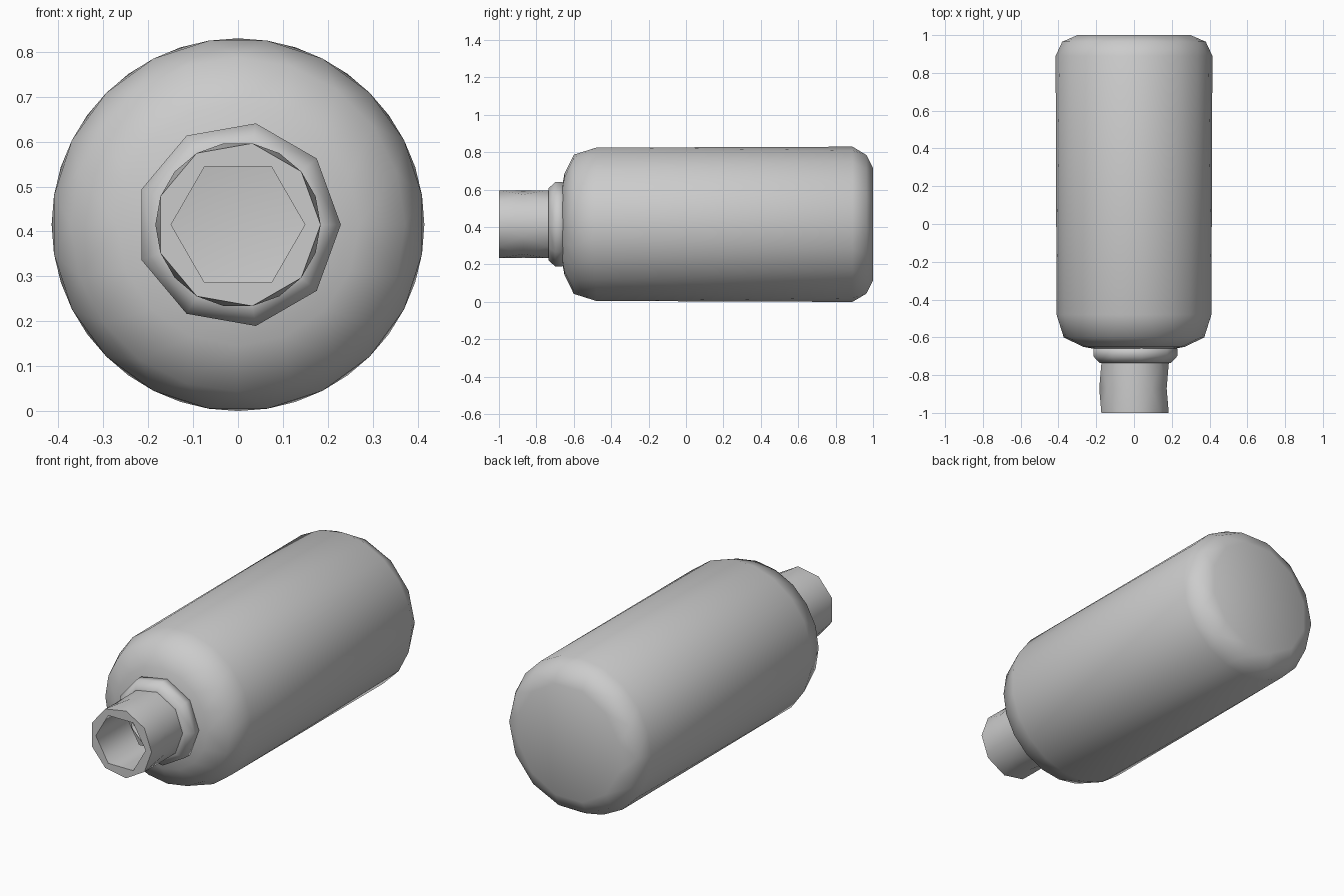
import bpy, bmesh, math

if "Cube" in bpy.data.objects:
    bpy.data.objects.remove(bpy.data.objects["Cube"])

AXIS_Z = 0.415  # height of the bottle's long axis
TAU = 2 * math.pi


def add_ring(bm, y, r, n, phase):
    """n-sided ring around the y axis; phase is a fraction of one step."""
    ring = []
    for i in range(n):
        a = (i + phase) * TAU / n
        ring.append(bm.verts.new((r * math.cos(a), y, AXIS_Z + r * math.sin(a))))
    return ring, phase


def stitch(bm, ring_a, ring_b):
    """Triangulated strip between two rings of any side counts."""
    (a, pa), (b, pb) = ring_a, ring_b
    na, nb = len(a), len(b)
    i = j = 0
    while i < na or j < nb:
        step_a = (i + 0.5 + pa) / na
        step_b = (j + 0.5 + pb) / nb
        if j >= nb or (i < na and step_a <= step_b):
            bm.faces.new((a[i % na], a[(i + 1) % na], b[j % nb]))
            i += 1
        else:
            bm.faces.new((a[i % na], b[(j + 1) % nb], b[j % nb]))
            j += 1


def lathe(name, rings, cap_end=False, angle=50):
    """Part from (y, radius, sides, phase) rings, smooth shaded."""
    bm = bmesh.new()
    loops = [add_ring(bm, *r) for r in rings]
    for a, b in zip(loops, loops[1:]):
        stitch(bm, a, b)
    if cap_end:
        bm.faces.new(loops[-1][0])
    bmesh.ops.recalc_face_normals(bm, faces=bm.faces)
    mesh = bpy.data.meshes.new(name)
    bm.to_mesh(mesh)
    bm.free()
    obj = bpy.data.objects.new(name, mesh)
    bpy.context.collection.objects.link(obj)
    bpy.context.view_layer.objects.active = obj
    bpy.ops.object.select_all(action='DESELECT')
    obj.select_set(True)
    bpy.ops.object.shade_smooth_by_angle(angle=math.radians(angle))
    return obj


# Body: shoulder, long cylinder, rounded base with a flat bottom
lathe("bottle_body", [
    (-0.665, 0.19, 12, 0.0),
    (-0.650, 0.27, 16, 0.0),
    (-0.600, 0.372, 20, 0.0),
    (-0.480, 0.415, 20, 0.5),
    (0.890, 0.415, 20, 0.0),
    (0.965, 0.380, 14, 0.0),
    (1.000, 0.310, 12, 0.5),
], cap_end=True)

# Collar: nine-sided flange where the neck meets the shoulder
lathe("neck_collar", [
    (-0.735, 0.175, 9, 0.0),
    (-0.735, 0.195, 9, 0.0),
    (-0.700, 0.229, 9, 0.0),
    (-0.660, 0.229, 9, 0.0),
    (-0.640, 0.200, 9, 0.0),
], angle=80)

# Neck: faceted outer wall with a staggered middle ring, rim, six-sided bore
lathe("bottle_neck", [
    (-0.700, 0.184, 9, 0.0),
    (-0.740, 0.184, 9, 0.0),
    (-0.870, 0.184, 9, 0.5),
    (-1.000, 0.184, 9, 0.0),
    (-1.000, 0.149, 6, 0.0),
    (-0.735, 0.149, 6, 0.0),
], angle=65)
